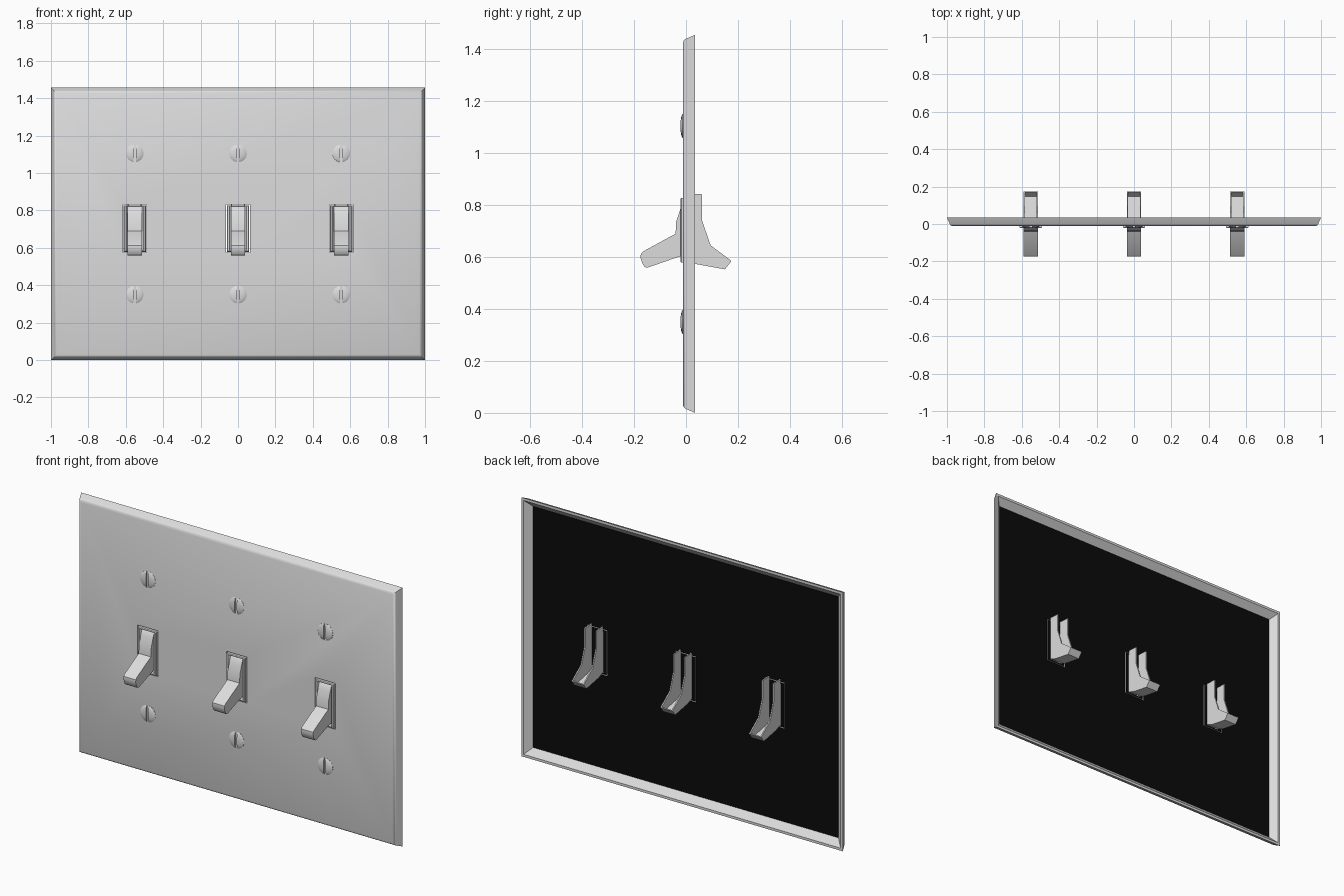
import bpy, bmesh, math
from mathutils import Vector

if "Cube" in bpy.data.objects:
    bpy.data.objects.remove(bpy.data.objects["Cube"])

ZC = 0.728            # plate centre height
GANGS = (-0.552, 0.0, 0.552)


def material(name, rgb):
    m = bpy.data.materials.new(name)
    m.diffuse_color = (*rgb, 1)
    m.use_nodes = True
    m.node_tree.nodes["Principled BSDF"].inputs["Base Color"].default_value = m.diffuse_color
    return m


IVORY = material("light_grey_plastic", (0.72, 0.72, 0.72))
BLACK = material("black_inside", (0.003, 0.003, 0.003))


def finish(name, bm, smooth=None):
    bmesh.ops.recalc_face_normals(bm, faces=bm.faces)
    me = bpy.data.meshes.new(name)
    bm.to_mesh(me)
    bm.free()
    ob = bpy.data.objects.new(name, me)
    bpy.context.collection.objects.link(ob)
    me.materials.append(IVORY)
    me.materials.append(BLACK)
    if smooth:
        bpy.ops.object.select_all(action='DESELECT')
        ob.select_set(True)
        bpy.context.view_layer.objects.active = ob
        bpy.ops.object.shade_smooth_by_angle(angle=math.radians(smooth))
    return ob


def blacken(ob, rule):
    for p in ob.data.polygons:
        if rule(p):
            p.material_index = 1


def rect_loops(bm, loops, x=0, z=ZC):
    """Rectangular rings (half width, half height, y) joined in order."""
    rings = [[bm.verts.new((x + sx * w, y, z + sz * h))
              for sx, sz in ((-1, -1), (1, -1), (1, 1), (-1, 1))] for w, h, y in loops]
    for a, b in zip(rings, rings[1:]):
        for i in range(4):
            j = (i + 1) % 4
            bm.faces.new((a[i], a[j], b[j], b[i]))
    return rings


def prism(bm, profile, x, half):
    """Extrude a (y, z) profile along x."""
    sides = [[bm.verts.new((x + s * half, y, z)) for y, z in profile] for s in (-1, 1)]
    n = len(profile)
    for s in sides:
        bm.faces.new(s)
    for i in range(n):
        j = (i + 1) % n
        bm.faces.new((sides[0][i], sides[0][j], sides[1][j], sides[1][i]))


def cutter(name, boxes):
    bm = bmesh.new()
    for (x, y, z), size in boxes:
        vs = bmesh.ops.create_cube(bm, size=1)['verts']
        bmesh.ops.scale(bm, verts=vs, vec=size)
        bmesh.ops.translate(bm, verts=vs, vec=(x, y, z))
    ob = finish(name, bm)
    ob.hide_render = True
    ob.hide_set(True)
    return ob


def cut(ob, tool):
    m = ob.modifiers.new("cut", 'BOOLEAN')
    m.operation = 'DIFFERENCE'
    m.solver = 'EXACT'
    m.object = tool


# Wall plate: rounded outer bevel, open dished back with a dark inner face
bm = bmesh.new()
outer = [(1.0 - i, ZC - i, y) for i, y in
         ((0.05, 0.002), (0.014, 0.035), (0, 0.035), (0.016, -0.002), (0.021, -0.008), (0.03, -0.012))]
rings = rect_loops(bm, outer)
bm.faces.new(rings[0])
bm.faces.new(rings[-1])
plate = finish("wall_plate", bm, 35)
blacken(plate, lambda p: p.normal.y > 0.9 and p.center.y < 0.02)
cut(plate, cutter("toggle_openings", [((x, 0, 0.703), (0.127, 0.2, 0.258)) for x in GANGS]))

# Side outlines of the toggle, as (y, z)
LEVER = [(0.002, 0.825), (-0.012, 0.812), (-0.022, 0.785), (-0.038, 0.735), (-0.04, 0.69),
         (-0.165, 0.622), (-0.174, 0.612), (-0.175, 0.597), (-0.168, 0.575),
         (-0.159, 0.562), (-0.149, 0.559), (-0.02, 0.604), (0.002, 0.604)]
CHEEK = [(0.0, 0.845), (0.062, 0.842), (0.062, 0.74), (0.095, 0.645),
         (0.175, 0.585), (0.15, 0.553), (0.04, 0.573), (0.0, 0.59)]
FLOOR = [(0.0, 0.59), (0.04, 0.573), (0.15, 0.553), (0.175, 0.585),
         (0.171, 0.588), (0.148, 0.559), (0.041, 0.579), (0.0, 0.596)]

for n, x in enumerate(GANGS, 1):
    # Raised bezel around the toggle
    bm = bmesh.new()
    r = rect_loops(bm, [(0.039, 0.117, 0.002), (0.059, 0.124, 0.002), (0.059, 0.124, -0.018),
                        (0.055, 0.120, -0.022), (0.046, 0.117, -0.022), (0.039, 0.117, -0.012)],
                   x, 0.703)
    for i in range(4):
        j = (i + 1) % 4
        bm.faces.new((r[-1][i], r[-1][j], r[0][j], r[0][i]))
    bezel = finish(f"bezel_{n}", bm)
    blacken(bezel, lambda p: p.normal.y > 0.9)

    # Front lever
    bm = bmesh.new()
    prism(bm, LEVER, x, 0.038)
    lever = finish(f"toggle_lever_{n}", bm, 30)
    blacken(lever, lambda p: p.normal.y > 0.95)

    # Hollow rear of the toggle: two cheeks and a floor
    bm = bmesh.new()
    for s in (-1, 1):
        prism(bm, CHEEK, x + s * 0.0345, 0.0035)
    prism(bm, FLOOR, x, 0.031)
    finish(f"toggle_rear_{n}", bm)

# Slotted dome screws
slots = cutter("screw_slots", [((x, -0.02, z), (0.013, 0.024, 0.12))
                               for x in GANGS for z in (0.35, 1.105)])
for n, (x, z) in enumerate(((x, z) for x in GANGS for z in (0.35, 1.105)), 1):
    bm = bmesh.new()
    N, prev = 32, None
    rows = ((0.047, -0.008), (0.047, -0.013), (0.041, -0.0165), (0.03, -0.0195), (0.016, -0.0215))
    for rad, y in rows:
        ring = [bm.verts.new((x + rad * math.cos(2 * math.pi * i / N), y,
                              z + rad * math.sin(2 * math.pi * i / N))) for i in range(N)]
        if prev:
            for i in range(N):
                j = (i + 1) % N
                bm.faces.new((prev[i], prev[j], ring[j], ring[i]))
        else:
            bm.faces.new(ring)
        prev = ring
    bm.faces.new(prev)
    cut(finish(f"screw_{n}", bm, 40), slots)
